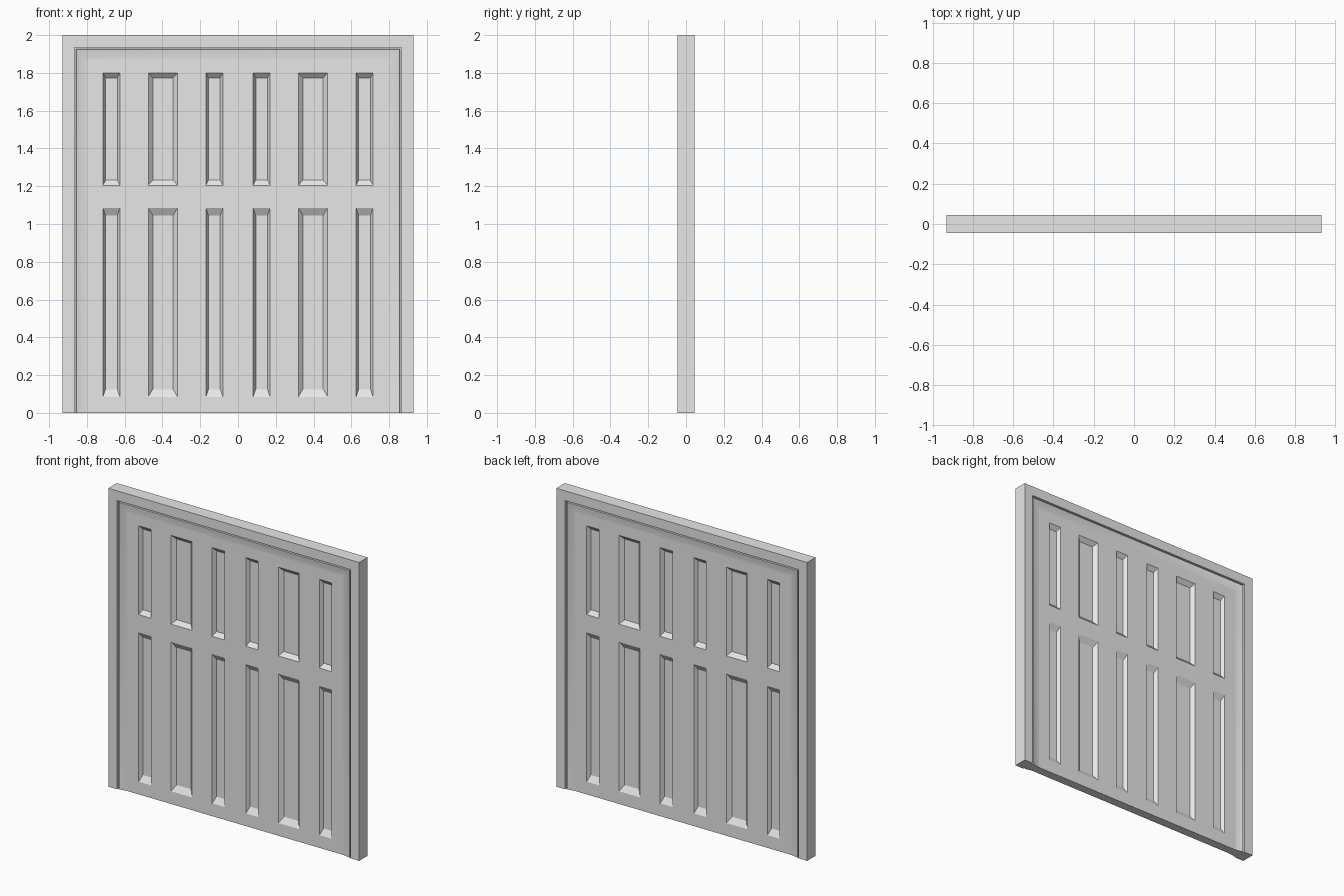
import bpy, bmesh, math

if "Cube" in bpy.data.objects:
    bpy.data.objects.remove(bpy.data.objects["Cube"])

grey = bpy.data.materials.new("light grey")
grey.diffuse_color = (0.8, 0.8, 0.8, 1)
grey.use_nodes = True
grey.node_tree.nodes["Principled BSDF"].inputs["Base Color"].default_value = grey.diffuse_color

HALF_W, HEIGHT = 0.93, 2.0   # outer frame
DOOR_Y = 0.03                # half thickness of the door leaves


def finish(name, bm):
    bmesh.ops.remove_doubles(bm, verts=bm.verts, dist=1e-5)
    bmesh.ops.recalc_face_normals(bm, faces=bm.faces)
    mesh = bpy.data.meshes.new(name)
    bm.to_mesh(mesh)
    bm.free()
    mesh.materials.append(grey)
    obj = bpy.data.objects.new(name, mesh)
    bpy.context.collection.objects.link(obj)
    return obj


def face(bm, points):
    return bm.faces.new([bm.verts.new(p) for p in points])


# Door frame: moulded section swept up, across and down with mitred corners
half = [(0, 0.045), (0.065, 0.045), (0.065, 0.03), (0.073, 0.03),
        (0.075, 0.041), (0.088, 0.037), (0.105, 0.033), (0.127, DOOR_Y)]
section = half + [(o, -y) for o, y in reversed(half)]
bm = bmesh.new()
rings = []
for sx, top in ((-1, 0), (-1, 1), (1, 1), (1, 0)):
    rings.append([bm.verts.new((sx * (HALF_W - o), y, (HEIGHT - o) * top))
                  for o, y in section])
n = len(section)
for a, b in zip(rings, rings[1:]):
    for i in range(n):
        j = (i + 1) % n
        bm.faces.new((a[i], a[j], b[j], b[i]))
bm.faces.new(rings[0])
bm.faces.new(rings[-1])
frame = finish("door_frame", bm)
bpy.context.view_layer.objects.active = frame
frame.select_set(True)
bpy.ops.object.shade_smooth_by_angle(angle=math.radians(25))

# Door leaves: odd grid cells are sunken panels with sloping edges
xs = [0, 0.08, 0.17, 0.32, 0.475, 0.625, 0.715, 0.803]
zs = [0, 0.085, 1.085, 1.205, 1.80, 1.873]


def door_leaf(name, side):
    bm = bmesh.new()
    for y in (-DOOR_Y, DOOR_Y):
        for i, (x0, x1) in enumerate(zip(xs, xs[1:])):
            for j, (z0, z1) in enumerate(zip(zs, zs[1:])):
                outer = [(side * x, y, z) for x, z in
                         ((x0, z0), (x1, z0), (x1, z1), (x0, z1))]
                if not (i % 2 and j % 2):
                    face(bm, outer)
                    continue
                bx = 0.024 if i == 3 else 0.014
                bz = 0.04 if j == 1 else 0.027
                floor = math.copysign(0.006, y)
                inner = [(side * x, floor, z) for x, z in
                         ((x0 + bx, z0 + bz), (x1 - bx, z0 + bz),
                          (x1 - bx, z1 - bz), (x0 + bx, z1 - bz))]
                face(bm, inner)
                for k in range(4):
                    m = (k + 1) % 4
                    face(bm, (outer[k], outer[m], inner[m], inner[k]))
    # Leaf edges
    for x0, x1 in zip(xs, xs[1:]):
        for z in (zs[0], zs[-1]):
            face(bm, [(side * x, y, z) for x, y in
                      ((x0, -DOOR_Y), (x1, -DOOR_Y), (x1, DOOR_Y), (x0, DOOR_Y))])
    for z0, z1 in zip(zs, zs[1:]):
        for x in (xs[0], xs[-1]):
            face(bm, [(side * x, y, z) for y, z in
                      ((-DOOR_Y, z0), (DOOR_Y, z0), (DOOR_Y, z1), (-DOOR_Y, z1))])
    finish(name, bm)


door_leaf("left_door_leaf", -1)
door_leaf("right_door_leaf", 1)
